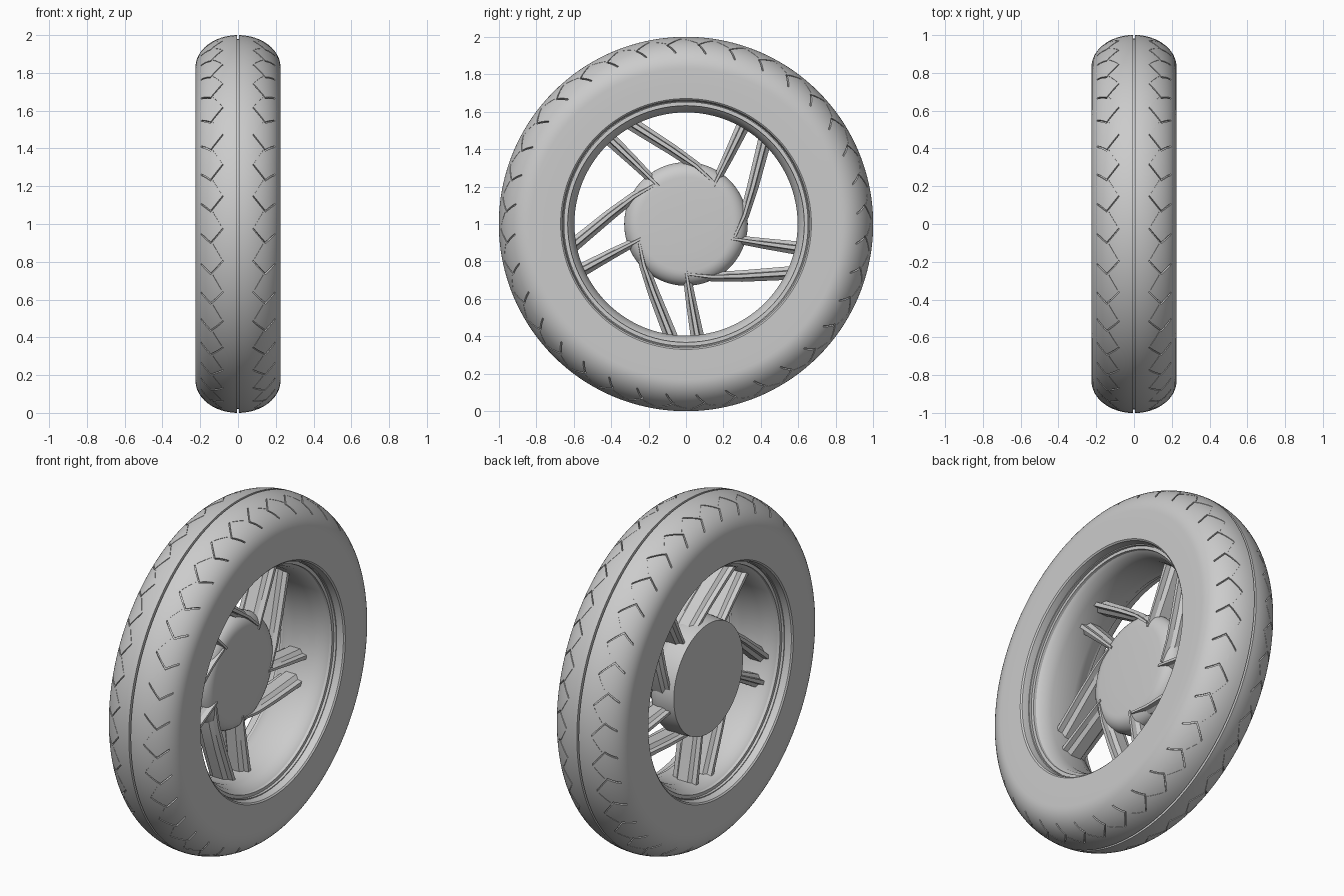
import bpy
import bmesh
from math import acos, atan2, cos, pi, radians, sin, sqrt, tau
from mathutils import Matrix, Vector

CENTRE = Vector((0, 0, 1))

cube = bpy.data.objects.get("Cube")
if cube:
    bpy.data.objects.remove(cube, do_unlink=True)

grey = bpy.data.materials.new("plain_grey")
grey.use_nodes = True
grey.diffuse_color = (0.6, 0.6, 0.6, 1)
grey.node_tree.nodes["Principled BSDF"].inputs["Base Color"].default_value = grey.diffuse_color


def finish(bm, name):
    bmesh.ops.recalc_face_normals(bm, faces=bm.faces[:])
    mesh = bpy.data.meshes.new(name)
    bm.to_mesh(mesh)
    bm.free()
    mesh.materials.append(grey)
    obj = bpy.data.objects.new(name, mesh)
    bpy.context.collection.objects.link(obj)
    return obj


def activate(obj):
    bpy.ops.object.select_all(action="DESELECT")
    obj.select_set(True)
    bpy.context.view_layer.objects.active = obj


def smooth(obj, angle=35):
    activate(obj)
    bpy.ops.object.shade_smooth_by_angle(angle=radians(angle))


def revolve(name, profile, closed, steps):
    """Turn an (x, radius) profile around the axle."""
    bm = bmesh.new()
    verts = [bm.verts.new(CENTRE + Vector((x, 0, r))) for x, r in profile]
    edges = [bm.edges.new(pair) for pair in zip(verts, verts[1:])]
    if closed:
        edges.append(bm.edges.new((verts[-1], verts[0])))
    bmesh.ops.spin(bm, geom=verts + edges, cent=CENTRE, axis=(1, 0, 0),
                   angle=tau, steps=steps)
    bmesh.ops.remove_doubles(bm, verts=bm.verts[:], dist=1e-5)
    return finish(bm, name)


def mirrored(half):
    return half + [(-x, r) for x, r in reversed(half)]


def loft(bm, rings):
    """Skin a row of equal vertex rings and cap both ends."""
    rings = [[bm.verts.new(p) for p in ring] for ring in rings]
    n = len(rings[0])
    for a, b in zip(rings, rings[1:]):
        for i in range(n):
            j = (i + 1) % n
            bm.faces.new((a[i], a[j], b[j], b[i]))
    bm.faces.new(rings[0])
    bm.faces.new(rings[-1])


# Tyre: flat sidewalls, elliptical crown, narrow centre groove
HALF_WIDTH, SHOULDER, CROWN = 0.225, 0.83, 0.17
GROOVE = 0.006
last = acos(GROOVE / HALF_WIDTH)
half = [(0.185, 0.655), (0.218, 0.662), (HALF_WIDTH, 0.67), (HALF_WIDTH, 0.75)]
half += [(HALF_WIDTH * cos(last * i / 16), SHOULDER + CROWN * sin(last * i / 16))
         for i in range(17)]
half.append((GROOVE, 0.98))
tyre = revolve("tyre", mirrored(half), True, 144)


def tread_point(x, t, height):
    """Point above or below the crown at axle position x and turn t."""
    a = acos(x / HALF_WIDTH)
    normal = Vector((cos(a) / HALF_WIDTH, sin(a) / CROWN)).normalized()
    px = x + normal.x * height
    r = SHOULDER + CROWN * sin(a) + normal.y * height
    return px, r * cos(t), r * sin(t)


def tread_cut(bm, path, turn, side, width, depth):
    rings = []
    for (x0, t0), (x1, t1) in zip(path, path[1:]):
        for i in range(5):
            if i == 0 and rings:
                continue
            x, t = x0 + (x1 - x0) * i / 4, turn + t0 + (t1 - t0) * i / 4
            ring = []
            for dt, h in ((-width, -depth), (width, -depth), (width, 0.02), (-width, 0.02)):
                px, y, z = tread_point(x, t + dt, h)
                ring.append(CENTRE + Vector((side * px, y, z)))
            rings.append(ring)
    loft(bm, rings)


# Tread: chevron grooves joined by fine shallow lines
TREADS = 36
bm = bmesh.new()
for k in range(TREADS):
    for side in (-1, 1):
        turn = tau * (k + 0.37) / TREADS
        tread_cut(bm, [(0.08, -0.04), (0.145, 0.04), (0.195, -0.005)],
                  turn, side, 0.005, 0.012)
        tread_cut(bm, [(0.132, 0.045), (0.088, 0.12)], turn, side, 0.0025, 0.003)
cutter = finish(bm, "tread_cutter")
cutter.hide_render = True

cut = tyre.modifiers.new("tread", "BOOLEAN")
cut.operation = "DIFFERENCE"
cut.solver = "EXACT"
cut.object = cutter
activate(tyre)
bpy.ops.object.modifier_apply(modifier=cut.name)
bpy.data.objects.remove(cutter, do_unlink=True)
smooth(tyre)

# Rim: stepped lips and a shallow barrel
rim_half = [(0.0, 0.67), (0.18, 0.67), (0.18, 0.65), (0.165, 0.65), (0.165, 0.632),
            (0.15, 0.63), (0.13, 0.612), (0.07, 0.596)]
rim = revolve("rim", mirrored(rim_half[1:]), True, 96)
smooth(rim, 30)

# Hub: flat back, domed edge on the other face
hub_profile = [(-0.145, 0), (-0.145, 0.32), (-0.04, 0.33)]
hub_profile += [(-0.04 + 0.07 * sin(a), 0.25 + 0.08 * cos(a))
                for a in (pi / 2 * i / 8 for i in range(1, 9))]
hub_profile += [(0.034, 0.15), (0.035, 0)]
hub = revolve("hub", hub_profile, False, 96)
smooth(hub)

# Spokes: five pairs of ribbed beams, given as (y, z) paths from hub to rim
SECTION = [(-0.115, 0.011), (-0.09, 0.015), (-0.075, 0.036),
           (-0.01, 0.036), (0.008, 0.015), (0.035, 0.011)]
OUTLINE = SECTION + [(x, -w) for x, w in reversed(SECTION)]
PATHS = {
    "straight_spoke": [(0.0, -0.25), (0.028, -0.42), (0.062, -0.608)],
    "swept_spoke": [(-0.25, -0.10), (-0.225, -0.22), (-0.172, -0.37), (-0.078, -0.608)],
}


def spoke(name, path, turn):
    points = [Vector((0, y, z)) for y, z in path]
    spin = Matrix.Rotation(turn, 3, "X")
    rings = []
    for i, p in enumerate(points):
        along = (points[min(i + 1, len(points) - 1)] - points[max(i - 1, 0)]).normalized()
        across = Vector((0, -along.z, along.y))
        taper = 0.55 + 0.45 * i / (len(points) - 1)
        rings.append([CENTRE + spin @ (p + Vector((x, 0, 0)) + across * w * taper)
                      for x, w in OUTLINE])
    bm = bmesh.new()
    loft(bm, rings)
    smooth(finish(bm, name), 25)


for k in range(5):
    for name, path in PATHS.items():
        spoke(f"{name}_{k + 1}", path, tau * k / 5)
